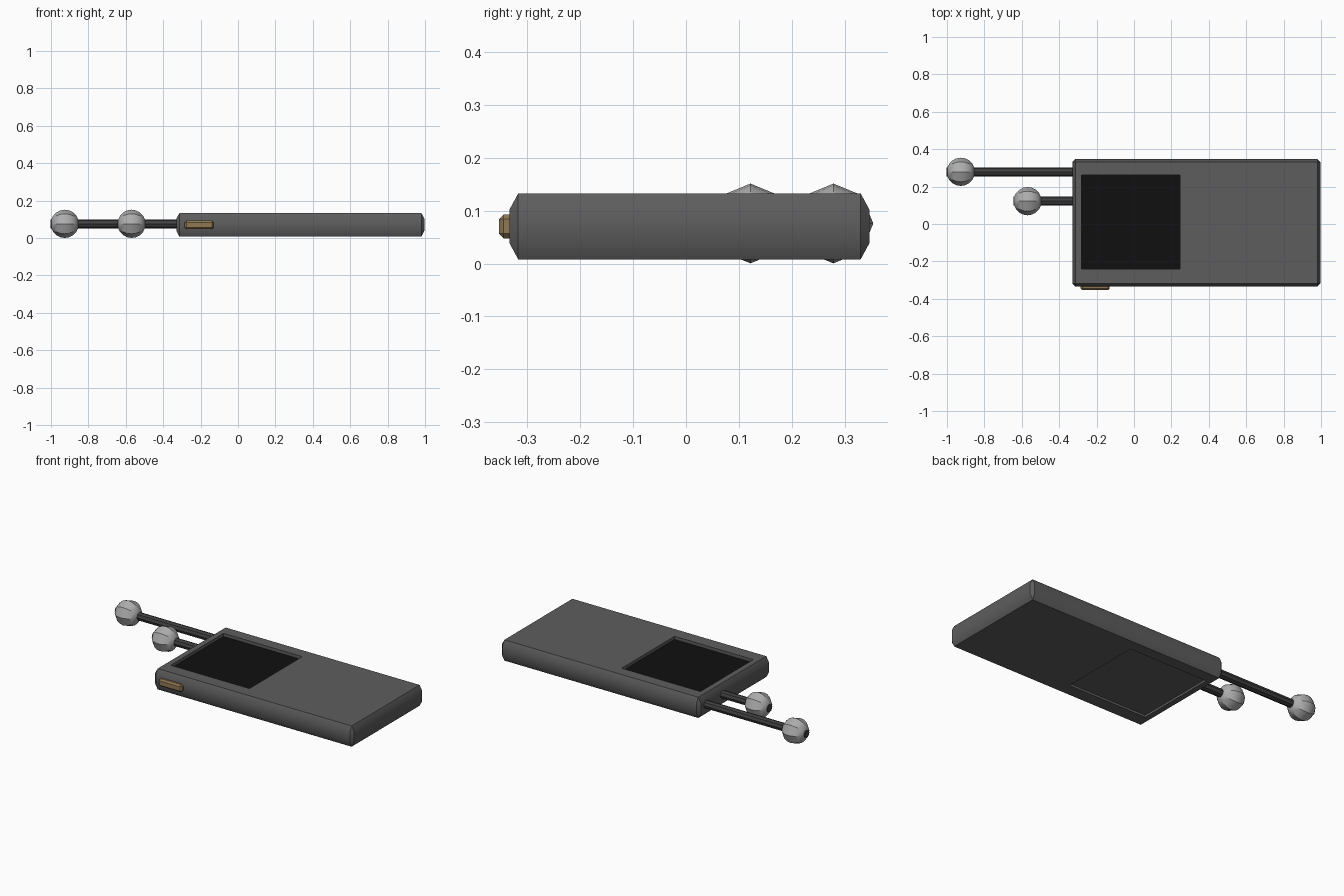
import bpy, bmesh, math
from mathutils import Matrix

if "Cube" in bpy.data.objects:
    bpy.data.objects.remove(bpy.data.objects["Cube"])


def material(name, rgb):
    m = bpy.data.materials.new(name)
    m.diffuse_color = (*rgb, 1)
    m.use_nodes = True
    m.node_tree.nodes["Principled BSDF"].inputs["Base Color"].default_value = m.diffuse_color
    return m


dark = material("dark_grey", (0.11, 0.11, 0.11))
black = material("black", (0.005, 0.005, 0.005))
tan = material("tan", (0.28, 0.19, 0.09))
rod_grey = material("rod_grey", (0.05, 0.05, 0.05))
pale = material("pale_grey", (0.42, 0.42, 0.42))


def finish(name, bm, mat, smooth=None):
    me = bpy.data.meshes.new(name)
    bmesh.ops.recalc_face_normals(bm, faces=bm.faces)
    bm.to_mesh(me)
    bm.free()
    ob = bpy.data.objects.new(name, me)
    bpy.context.collection.objects.link(ob)
    if mat:
        me.materials.append(mat)
    if smooth:
        bpy.ops.object.select_all(action='DESELECT')
        ob.select_set(True)
        bpy.context.view_layer.objects.active = ob
        bpy.ops.object.shade_smooth_by_angle(angle=math.radians(smooth))
    return ob


def box(name, lo, hi, mat, bevel=0, stretch=1, smooth=None):
    """Box between two corners; the chamfer is stretched along z."""
    size = [b - a for a, b in zip(lo, hi)]
    mid = [(a + b) / 2 for a, b in zip(lo, hi)]
    bm = bmesh.new()
    bmesh.ops.create_cube(bm, size=1)
    bmesh.ops.scale(bm, vec=(size[0], size[1], size[2] / stretch), verts=bm.verts)
    if bevel:
        bmesh.ops.bevel(bm, geom=bm.edges[:], offset=bevel, segments=1,
                        affect='EDGES', profile=0.5)
    bmesh.ops.scale(bm, vec=(1, 1, stretch), verts=bm.verts)
    bmesh.ops.translate(bm, vec=mid, verts=bm.verts)
    return finish(name, bm, mat, smooth)


# Chamfered case
case = box("case", (-0.33, -0.334, 0.008), (0.997, 0.347, 0.133), dark,
           0.0165, 1.85, 35)

# Shallow recesses in the top and underside
for name, z0, z1 in (("top_recess", 0.112, 0.2), ("bottom_recess", -0.05, 0.021)):
    cutter = box(name + "_cutter", (-0.28, -0.241, z0), (0.245, 0.263, z1), dark)
    cutter.hide_render = True
    cutter.hide_viewport = True
    cutter.display_type = 'WIRE'
    mod = case.modifiers.new(name, 'BOOLEAN')
    mod.operation = 'DIFFERENCE'
    mod.solver = 'EXACT'
    mod.object = cutter

# Black screen at the floor of the top recess
box("screen", (-0.28, -0.241, 0.10), (0.245, 0.263, 0.114), black)

# Side button
box("side_button", (-0.285, -0.354, 0.048), (-0.13, -0.315, 0.093), tan, 0.009)

# Antennas: eight-sided rods with ball tips
AXIS_X = Matrix.Rotation(math.pi / 2, 4, 'Y')
Z, R = 0.076, 0.0755
for name, x, y in (("long", -0.926, 0.279), ("short", -0.569, 0.122)):
    tip, root = x - R, -0.3
    bm = bmesh.new()
    bmesh.ops.create_cone(bm, cap_ends=True, segments=8, radius1=0.024,
                          radius2=0.024, depth=root - tip)
    bmesh.ops.transform(bm, verts=bm.verts, matrix=Matrix.Translation(
        ((tip + root) / 2, y, Z)) @ AXIS_X)
    finish(name + "_antenna_rod", bm, rod_grey)

    bm = bmesh.new()
    bmesh.ops.create_uvsphere(bm, u_segments=8, v_segments=10, radius=R)
    bmesh.ops.transform(bm, verts=bm.verts,
                        matrix=Matrix.Translation((x, y, Z)) @ AXIS_X)
    finish(name + "_antenna_ball", bm, pale, 30)
